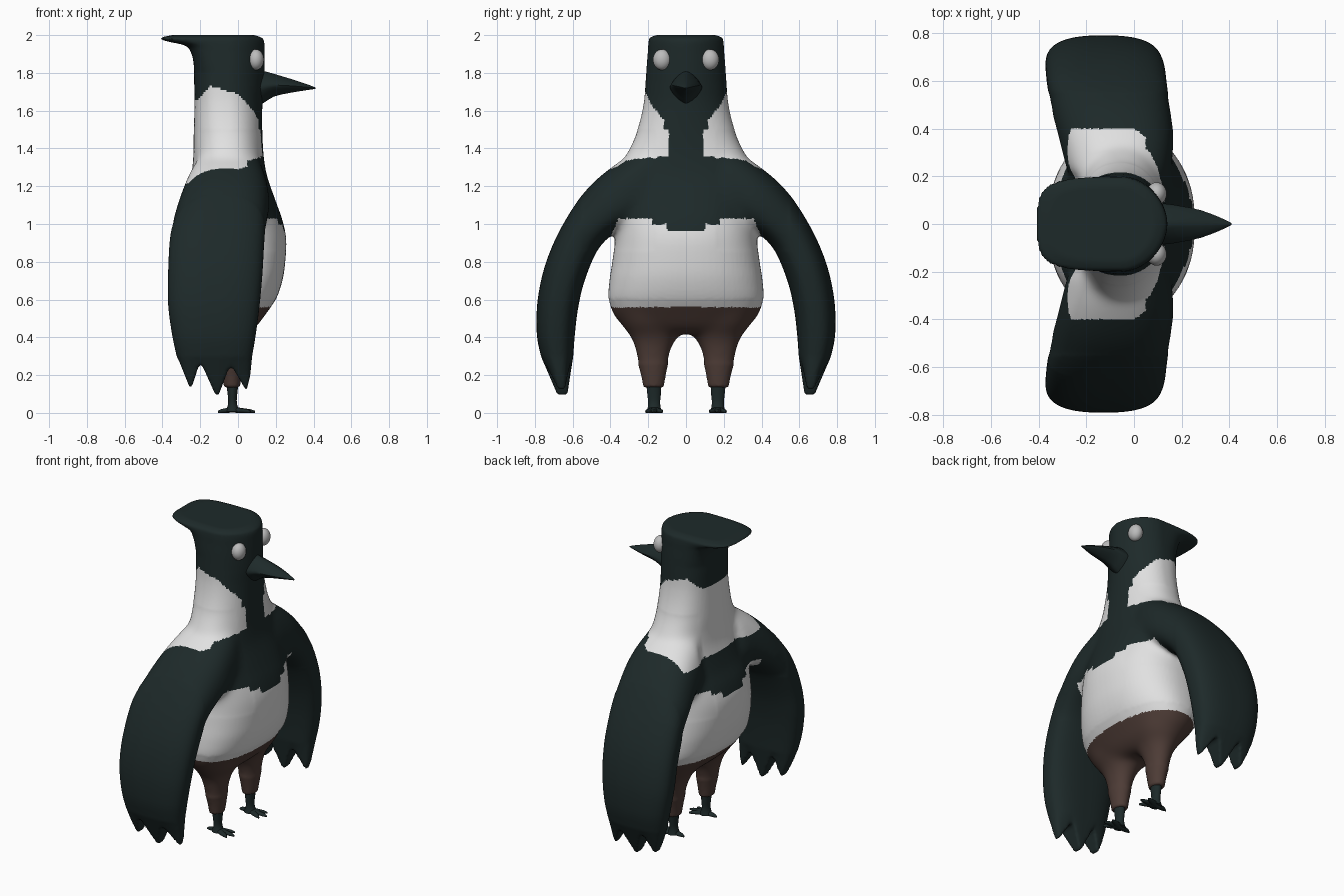
import bpy, bmesh, math
from mathutils import Vector

if "Cube" in bpy.data.objects:
    bpy.data.objects.remove(bpy.data.objects["Cube"])


def material(name, rgb):
    m = bpy.data.materials.new(name)
    m.diffuse_color = (*rgb, 1)
    m.use_nodes = True
    m.node_tree.nodes["Principled BSDF"].inputs["Base Color"].default_value = m.diffuse_color
    return m


DARK = material("dark_teal_plumage", (0.0125, 0.0225, 0.0225))
WHITE = material("white_plumage", (0.75, 0.75, 0.75))
BROWN = material("brown_thighs", (0.075, 0.045, 0.037))
EYE = material("pale_grey_eye", (0.5, 0.5, 0.5))


def lerp(table, x):
    """Piecewise linear lookup in (x, value) pairs."""
    if x <= table[0][0]:
        return table[0][1]
    for (a, va), (b, vb) in zip(table, table[1:]):
        if x <= b:
            return va + (vb - va) * (x - a) / (b - a)
    return table[-1][1]


def resample(rows, k):
    """Catmull-Rom interpolation of rows, k steps per span."""
    out = []
    for i in range(len(rows) - 1):
        p = [rows[min(max(j, 0), len(rows) - 1)] for j in range(i - 1, i + 3)]
        for s in range(k):
            t = s / k
            out.append([b + 0.5 * t * (c - a + t * (2*a - 5*b + 4*c - d + t * (3*(b - c) + d - a)))
                        for a, b, c, d in zip(*p)])
    return out + [list(rows[-1])]


def power(v, n):
    return math.copysign(abs(v) ** (2 / n), v)


def loft(name, rings, mat, strip_end=False, sharp=50):
    """Skin a list of closed rings and cap both ends."""
    bm = bmesh.new()
    vs = [[bm.verts.new(p) for p in r] for r in rings]
    n = len(rings[0])
    for a, b in zip(vs, vs[1:]):
        for i in range(n):
            j = (i + 1) % n
            bm.faces.new((a[i], a[j], b[j], b[i]))
    bm.faces.new(vs[0])
    end = vs[-1]
    if strip_end:
        for i in range(n // 2):
            q = [end[i], end[i + 1], end[(n - i - 1) % n], end[(n - i) % n]]
            bm.faces.new(list(dict.fromkeys(q)))
    else:
        bm.faces.new(end)
    bmesh.ops.recalc_face_normals(bm, faces=bm.faces)
    me = bpy.data.meshes.new(name)
    for f in bm.faces:
        f.smooth = True
    bm.to_mesh(me)
    bm.free()
    me.materials.append(mat)
    me.set_sharp_from_angle(angle=math.radians(sharp))
    ob = bpy.data.objects.new(name, me)
    bpy.context.collection.objects.link(ob)
    return ob


def angles(n):
    return [2 * math.pi * i / n for i in range(n)]


# plumage pattern: dark wings, white collar open at the throat, white belly, brown seat
COLLAR_TOP = [(-0.22, 1.65), (-0.15, 1.73), (0, 1.69), (0.08, 1.6), (0.12, 1.53)]
WING_GAP = [(0.45, 0.45), (0.6, 0.49), (0.8, 0.455), (0.92, 0.405), (1.02, 0.36)]


def plumage(c):
    y = abs(c.y)
    if c.z < 1.1:
        if y > lerp(WING_GAP, c.z):
            return 0
        if c.z < 0.56:
            return 2
        return 1 if c.z < (0.965 if y < 0.1 else 1.0 if y < 0.18 else 1.03) else 0
    throat = c.x > 0 and y < (0.09 if c.z < 1.5 else 0.12)
    low = 1.29 + 0.28 * c.x + (0.03 if c.x > 0.05 else 0)
    return 1 if low < c.z < lerp(COLLAR_TOP, c.x) and y < 0.4 and not throat else 0


# body, neck, head and swept-back crest: z, back x, front x, half width
BODY = [
    (0.42, -0.13, 0.05, 0.24), (0.46, -0.18, 0.10, 0.33), (0.52, -0.24, 0.145, 0.385),
    (0.60, -0.30, 0.20, 0.41), (0.70, -0.335, 0.235, 0.405), (0.80, -0.355, 0.25, 0.39),
    (0.92, -0.36, 0.255, 0.375), (1.02, -0.335, 0.235, 0.375), (1.12, -0.29, 0.20, 0.38),
    (1.25, -0.25, 0.155, 0.37), (1.35, -0.237, 0.137, 0.325), (1.45, -0.235, 0.13, 0.275),
    (1.55, -0.232, 0.128, 0.242), (1.65, -0.23, 0.13, 0.222), (1.75, -0.232, 0.138, 0.214),
    (1.85, -0.235, 0.14, 0.207), (1.91, -0.25, 0.14, 0.202), (1.945, -0.28, 0.14, 0.2),
    (1.968, -0.38, 0.138, 0.197), (1.985, -0.41, 0.128, 0.193), (2.0, -0.35, 0.09, 0.16)]
CX = -0.05


def body_ring(z, x0, x1, hw):
    nf = lerp([(1.3, 2.3), (1.75, 1.85)], z)
    nb = lerp([(1.3, 2.3), (1.8, 2.7), (1.95, 4)], z)
    pts = []
    for a in angles(72):
        c, s = math.cos(a), math.sin(a)
        n, h = (nf, x1 - CX) if c > 0 else (nb, CX - x0)
        pts.append((CX + h * power(c, n), hw * power(s, n), z))
    return pts


body = loft("plumage_body", [body_ring(*r) for r in resample(BODY, 4)], DARK)
parts = [body]

# beak, lofted forwards: x, top z, bottom z, half width
BEAK = [(0.09, 1.815, 1.625, 0.085), (0.135, 1.81, 1.64, 0.085), (0.19, 1.795, 1.675, 0.077),
        (0.28, 1.768, 1.695, 0.058), (0.36, 1.742, 1.708, 0.028), (0.41, 1.723, 1.715, 0.004)]
loft("beak", [[(x, hw * power(math.cos(a), 1.4), (t + b) / 2 + (t - b) / 2 * power(math.sin(a), 1.4))
               for a in angles(20)] for x, t, b, hw in resample(BEAK, 2)], DARK)

# wing sections: outer y, outer z, inner y, inner z, back x, front x
WING = [
    (0.20, 1.42, 0.22, 1.02, -0.27, 0.15), (0.36, 1.325, 0.345, 0.97, -0.305, 0.165),
    (0.52, 1.19, 0.42, 0.92, -0.335, 0.155), (0.65, 1.0, 0.48, 0.84, -0.36, 0.14),
    (0.74, 0.8, 0.54, 0.69, -0.37, 0.13), (0.785, 0.6, 0.572, 0.55, -0.37, 0.115),
    (0.79, 0.42, 0.588, 0.42, -0.35, 0.095), (0.768, 0.3, 0.597, 0.3, -0.325, 0.075)]
FEATHERS = [(-0.31, 0.27), (-0.25, 0.12), (-0.2, 0.275), (-0.11, 0.075), (-0.04, 0.26), (0.045, 0.115), (0.065, 0.2)]

# lower legs, mirrored: z, back x, front x, inner y, outer y
THIGH = [(0.56, -0.22, 0.14, 0.05, 0.37), (0.47, -0.18, 0.10, 0.03, 0.345), (0.41, -0.14, 0.06, 0.035, 0.30),
         (0.35, -0.115, 0.04, 0.072, 0.275), (0.28, -0.10, 0.03, 0.09, 0.26), (0.2, -0.085, 0.02, 0.107, 0.238),
         (0.135, -0.075, 0.01, 0.118, 0.226)]
SHANK = [(0.15, -0.062, 0.002, 0.13, 0.21), (0.1, -0.055, -0.004, 0.133, 0.205),
         (0.05, -0.052, -0.006, 0.137, 0.2), (0.008, -0.065, 0.01, 0.13, 0.207)]
TOES = [(0.09, 0.17), (0.065, 0.212), (0.065, 0.125), (-0.105, 0.17)]


def leg_rings(rows, s):
    return [[((x0 + x1) / 2 + (x1 - x0) / 2 * math.cos(a), s * ((y0 + y1) / 2 + (y1 - y0) / 2 * math.sin(a)), z)
             for a in angles(24)] for z, x0, x1, y0, y1 in resample(rows, 3)]


for side, s in (("right", -1), ("left", 1)):
    rings = []
    for oy, oz, iy, iz, x0, x1 in resample(WING, 5):
        taper = lerp([(1.0, 0), (1.2, 0.05)], oz)  # shoulder is narrower on top
        ring = []
        for a in angles(64):
            u, v = power(math.cos(a), 2.6), power(math.sin(a), 2.6)
            b0, b1 = x0 + taper * v, x1 - 0.5 * taper * v
            ring.append(((b0 + b1) / 2 + (b1 - b0) / 2 * u,
                         s * ((oy + iy) / 2 + (oy - iy) / 2 * v), (oz + iz) / 2 + (oz - iz) / 2 * v))
        rings.append(ring)
    # ragged feather tips
    tips = []
    for a in angles(64):
        x = -0.1225 + 0.1875 * math.cos(a)
        z = lerp(FEATHERS, x)
        y = (0.655 + 0.15 * (z - 0.1)) + (0.02 + 0.28 * (z - 0.075)) * power(math.sin(a), 2.6)
        tips.append((x, s * y, z))
    rings.append(tips)
    parts.append(loft(side + "_wing", rings, DARK, strip_end=True))

    # thigh and shank
    parts.append(loft(side + "_thigh", leg_rings(THIGH, s), BROWN))
    loft(side + "_shank", leg_rings(SHANK, s), DARK)

    # tapered toes lying on the ground
    root = Vector((-0.03, 0.169, 0))
    for i, (tx, ty) in enumerate(TOES):
        tip = Vector((tx, ty, 0))
        across = (tip - root).normalized().cross(Vector((0, 0, 1)))
        toe = []
        for t, w, h in ((0, 0.022, 0.034), (0.55, 0.018, 0.024), (0.8, 0.014, 0.02), (1, 0.003, 0.012)):
            c = root.lerp(tip, t)
            ps = [c + across * w * math.cos(a) + Vector((0, 0, h / 2 * (1 + math.sin(a)))) for a in angles(10)]
            toe.append([(p.x, s * p.y, p.z) for p in ps])
        loft(f"{side}_toe_{i + 1}", toe, DARK)

    # bulging eye
    bpy.ops.mesh.primitive_uv_sphere_add(segments=24, ring_count=16, radius=1, location=(0.095, s * 0.127, 1.87))
    eye = bpy.context.object
    eye.name = side + "_eye"
    eye.scale = (0.042, 0.048, 0.055)
    eye.data.materials.append(EYE)
    bpy.ops.object.shade_smooth()

# fuse body, wings and thighs into one skin
bpy.ops.object.select_all(action="DESELECT")
for p in parts:
    p.select_set(True)
bpy.context.view_layer.objects.active = body
bpy.ops.object.join()
remesh = body.modifiers.new("fuse", "REMESH")
remesh.mode = "VOXEL"
remesh.voxel_size = 0.011
skin = bpy.data.meshes.new_from_object(body.evaluated_get(bpy.context.evaluated_depsgraph_get()))
body.modifiers.clear()
body.data = skin

# blend shoulders and hips, then colour the plumage
bm = bmesh.new()
bm.from_mesh(skin)
blend = [v for v in bm.verts if (0.16 < abs(v.co.y) < 0.55 and 0.86 < v.co.z < 1.5)
         or (abs(v.co.y) < 0.43 and 0.26 < v.co.z < 0.6)]
for i in range(40):
    bmesh.ops.smooth_vert(bm, verts=blend, factor=0.5, use_axis_x=True, use_axis_y=True, use_axis_z=True)
for f in bm.faces:
    f.smooth = True
    f.material_index = plumage(f.calc_center_median())
bm.to_mesh(skin)
bm.free()
skin.materials.clear()
for m in (DARK, WHITE, BROWN):
    skin.materials.append(m)
bm = bmesh.new()
bm.from_mesh(skin)
for f in bm.faces:
    f.material_index = plumage(f.calc_center_median())
bm.to_mesh(skin)
bm.free()
